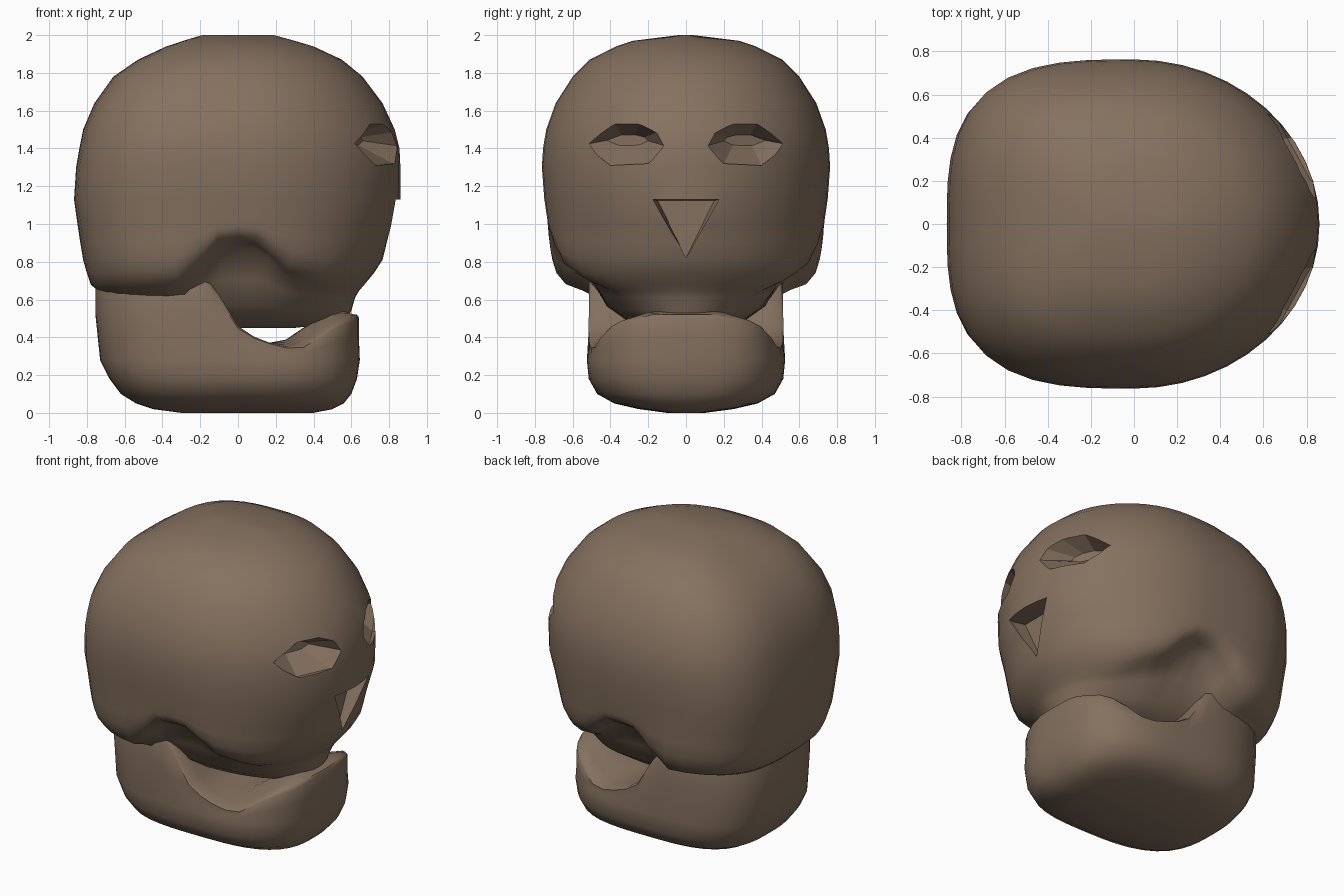
import bpy, bmesh, math

cube = bpy.data.objects.get("Cube")
if cube:
    bpy.data.objects.remove(cube)

bone = bpy.data.materials.new("brown_bone")
bone.use_nodes = True
COLOUR = (0.235, 0.165, 0.115, 1)
bone.diffuse_color = COLOUR
bone.node_tree.nodes["Principled BSDF"].inputs["Base Color"].default_value = COLOUR
SEGMENTS = 48


def interp(points, x):
    """Smooth stepwise curve through (x, value) points."""
    if x <= points[0][0]:
        return points[0][1]
    for (x0, a), (x1, b) in zip(points, points[1:]):
        if x <= x1:
            t = (x - x0) / (x1 - x0)
            return a + (b - a) * t * t * (3 - 2 * t)
    return points[-1][1]


def outline(back, front, side, n_back, n_front):
    """Closed egg-shaped outline with its own squareness front and back."""
    pts = []
    for i in range(SEGMENTS):
        a = math.tau * i / SEGMENTS
        c, s = math.cos(a), math.sin(a)
        n, rx = (n_front, front) if c >= 0 else (n_back, back)
        r = (abs(c) ** n + abs(s) ** n) ** (-1 / n)
        pts.append((rx * r * c, side * r * s))
    return pts


def make_object(name, rings, smooth=True):
    """Skin a stack of rings and close both ends."""
    bm = bmesh.new()
    loops = [[bm.verts.new(p) for p in ring] for ring in rings]
    for low, high in zip(loops, loops[1:]):
        for i in range(len(low)):
            j = (i + 1) % len(low)
            bm.faces.new((low[i], low[j], high[j], high[i]))
    for loop in (loops[0], loops[-1]):
        bm.faces.new(loop)
    bmesh.ops.triangulate(bm, faces=[f for f in bm.faces if len(f.verts) > 4])
    bmesh.ops.recalc_face_normals(bm, faces=bm.faces)
    for f in bm.faces:
        f.smooth = smooth
    mesh = bpy.data.meshes.new(name)
    bm.to_mesh(mesh)
    bm.free()
    mesh.materials.append(bone)
    obj = bpy.data.objects.new(name, mesh)
    bpy.context.collection.objects.link(obj)
    return obj


# Cranium: height, back, front, half width, share of the temple arch lift
ARCH = [(-0.33, 0), (-0.06, 0.25), (0.08, 0.24), (0.30, 0.06), (0.48, 0)]
CRANIUM = [
    (0.45, 0.20, 0.30, 0.12, 0), (0.48, 0.45, 0.57, 0.30, 0),
    (0.54, 0.60, 0.60, 0.42, 0.1), (0.61, 0.68, 0.62, 0.50, 0.4),
    (0.645, 0.74, 0.64, 0.57, 0.95), (0.68, 0.78, 0.67, 0.65, 0.9),
    (0.74, 0.80, 0.72, 0.70, 0.8), (0.81, 0.82, 0.765, 0.722, 0.62),
    (0.90, 0.835, 0.79, 0.73, 0.36), (1.0, 0.85, 0.82, 0.735, 0.12),
    (1.13, 0.868, 0.86, 0.75, 0), (1.3, 0.857, 0.86, 0.763, 0),
    (1.4, 0.84, 0.855, 0.757, 0), (1.5, 0.82, 0.83, 0.74, 0),
    (1.64, 0.76, 0.765, 0.69, 0), (1.78, 0.66, 0.66, 0.60, 0),
    (1.87, 0.53, 0.55, 0.51, 0), (1.94, 0.38, 0.40, 0.37, 0),
    (1.97, 0.29, 0.30, 0.28, 0), (2.0, 0.19, 0.19, 0.04, 0)]
rings = []
for z, back, front, side, lift in CRANIUM:
    plan = outline(back, front, side, 3.1, 2.0)
    rings.append([(x, y, z + lift * interp(ARCH, x)) for x, y in plan])
cranium = make_object("cranium", rings)

# Jaw: rounded base, then walls and a top that follow the bite line
BITE = [(-0.22, 0.76), (-0.09, 0.62), (0.03, 0.43), (0.15, 0.37),
        (0.28, 0.39), (0.40, 0.49), (0.55, 0.54), (0.64, 0.52)]


def bite_height(x, y):
    front = min(1, max(0, (x - 0.2) / 0.15))
    return interp(BITE, x) - 0.11 * front * max(0, abs(y) - 0.18) / 0.34


JAW = [(0.0, 0.30, 0.40, 0.10), (0.02, 0.45, 0.50, 0.25),
       (0.05, 0.54, 0.56, 0.38), (0.10, 0.62, 0.60, 0.47),
       (0.18, 0.68, 0.63, 0.515), (0.28, 0.73, 0.645, 0.525)]
rings = [[(x, y, z) for x, y in outline(b, f, s, 3, 2.9)] for z, b, f, s in JAW]
top = outline(0.755, 0.64, 0.515, 3, 2.9)
for rise in (0.5, 0.93):
    rings.append([(x, y, 0.28 + rise * (bite_height(x, y) - 0.28)) for x, y in top])
for scale in (0.97, 0.8, 0.6, 0.4, 0.2, 0.02):
    rings.append([(x * 0.985, y * scale, bite_height(x, y * scale)) for x, y in top])
jaw = make_object("jaw", rings)
bpy.context.view_layer.objects.active = jaw
jaw.select_set(True)
bpy.ops.object.shade_smooth_by_angle(angle=math.radians(50))


def cut(target, cutter):
    mod = target.modifiers.new(cutter.name, 'BOOLEAN')
    mod.operation = 'DIFFERENCE'
    mod.solver = 'EXACT'
    mod.object = cutter
    bpy.context.view_layer.objects.active = target
    bpy.ops.object.modifier_apply(modifier=mod.name)
    bpy.data.objects.remove(cutter)


# Eye sockets: faceted hollows that narrow toward a slanted floor
EYE = [(0.10, 1.41), (0.14, 1.49), (0.24, 1.54), (0.38, 1.54),
       (0.54, 1.42), (0.40, 1.31), (0.20, 1.32)]
for side in (1, -1):
    outer = [(1.1, side * y, z) for y, z in EYE]
    rim = [(0.93 - 0.55 * y, side * y, z) for y, z in EYE]
    floor = []
    for y, z in EYE:
        y, z = 0.3 + (y - 0.3) * 0.5, 1.45 + (z - 1.45) * 0.25
        floor.append((0.75 - 0.45 * y, side * y, z))
    cut(cranium, make_object("eye_socket_cutter", [outer, rim, floor], False))

# Nose: triangular notch, deepest under its upper edge
NOSE = [(-0.175, 1.13), (0.175, 1.13), (0, 0.82)]
outer = [(1.1, y, z) for y, z in NOSE]
rim = [(0.80, y, z) for y, z in NOSE]
floor = [(0.73, y * 0.85, 0.82 + (z - 0.82) * 0.98) for y, z in NOSE]
cut(cranium, make_object("nose_cutter", [outer, rim, floor], False))
